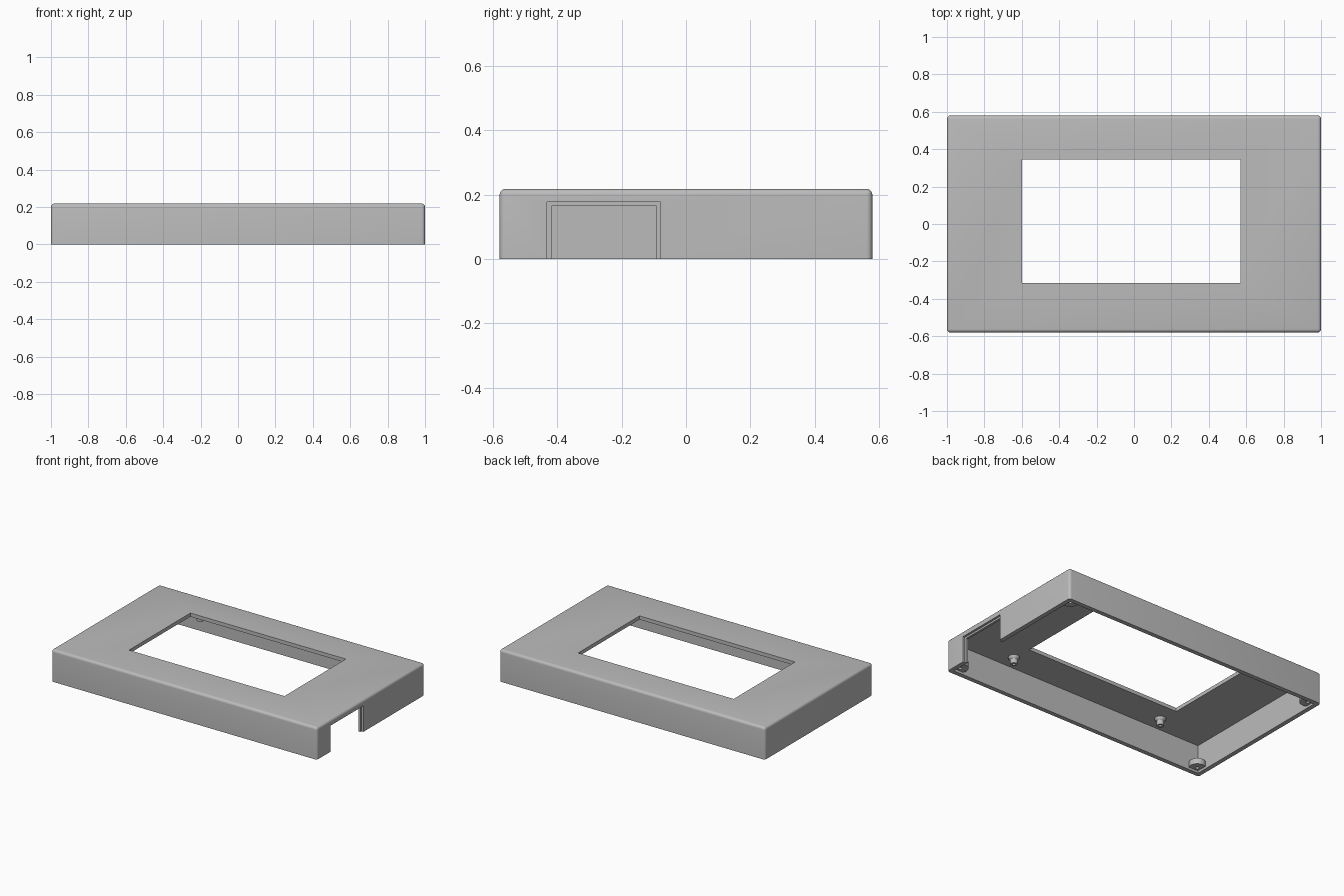
import bpy, bmesh
from mathutils import Vector

cube = bpy.data.objects.get("Cube")
if cube:
    bpy.data.objects.remove(cube, do_unlink=True)

W, D, H = 1.0, 0.58, 0.218      # half width, half depth, height
WALL, TOP = 0.03, 0.025         # wall and top plate thickness

grey = bpy.data.materials.new("housing grey")
grey.use_nodes = True
color = (0.5, 0.5, 0.5, 1)
grey.diffuse_color = color
grey.node_tree.nodes["Principled BSDF"].inputs["Base Color"].default_value = color


def finish(bm, name):
    mesh = bpy.data.meshes.new(name)
    bm.to_mesh(mesh)
    bm.free()
    mesh.materials.append(grey)
    obj = bpy.data.objects.new(name, mesh)
    bpy.context.collection.objects.link(obj)
    return obj


def box(name, lo, hi, bevel=0):
    bm = bmesh.new()
    bmesh.ops.create_cube(bm, size=1)
    lo, hi = Vector(lo), Vector(hi)
    for v in bm.verts:
        v.co = (lo + hi) / 2 + v.co * (hi - lo)
    if bevel:  # round every edge except those around the open bottom
        edges = [e for e in bm.edges if max(v.co.z for v in e.verts) > lo.z + 0.01]
        bmesh.ops.bevel(bm, geom=edges, offset=bevel, segments=5, profile=0.5,
                        affect='EDGES')
    return finish(bm, name)


def cut(target, cutter):
    mod = target.modifiers.new("cut", 'BOOLEAN')
    mod.object = cutter
    mod.operation = 'DIFFERENCE'
    mod.solver = 'EXACT'
    bpy.context.view_layer.objects.active = target
    bpy.ops.object.modifier_apply(modifier=mod.name)
    bpy.data.objects.remove(cutter, do_unlink=True)


def smooth(obj):
    bpy.ops.object.select_all(action='DESELECT')
    obj.select_set(True)
    bpy.context.view_layer.objects.active = obj
    bpy.ops.object.shade_smooth_by_angle(angle=0.6)


def lathe(name, profile, x, y, steps=32):
    # closed or open (radius, z) profile spun around a vertical axis
    bm = bmesh.new()
    verts = [bm.verts.new((r, 0, z)) for r, z in profile]
    edges = [bm.edges.new(pair) for pair in zip(verts, verts[1:])]
    bmesh.ops.spin(bm, geom=verts + edges, cent=(0, 0, 0), axis=(0, 0, 1),
                   angle=6.283185307, steps=steps)
    bmesh.ops.remove_doubles(bm, verts=bm.verts, dist=0.0001)
    bmesh.ops.recalc_face_normals(bm, faces=bm.faces)
    bmesh.ops.translate(bm, verts=bm.verts, vec=(x, y, 0))
    obj = finish(bm, name)
    smooth(obj)
    return obj


# Hollow housing, open underneath
housing = box("housing", (-W, -D, 0), (W, D, H), bevel=0.018)
cut(housing, box("cavity", (WALL - W, WALL - D, -0.1), (W - WALL, D - WALL, H - TOP)))

# Screen window through the top plate
cut(housing, box("window", (-0.6, -0.315, 0.1), (0.57, 0.345, 0.4)))

# Stepped connector opening in the +x wall, wider on the outside
cut(housing, box("port", (0.9, -0.418, -0.1), (1.1, -0.092, 0.165)))
cut(housing, box("port_rebate", (W - WALL / 2, -0.432, -0.1), (1.1, -0.08, 0.177)))
smooth(housing)

# Corner screw tabs and standoffs below the top plate
ceiling = H - TOP + 0.005
for side, sx in (("left", 1), ("right", -1)):
    for end, sy in (("front", -1), ("back", 1)):
        r, lo, hi = 0.052, 0.016, 0.055
        tab = lathe(f"{end}_{side}_screw_tab",
                    [(0.011, hi), (r, hi), (r, lo), (0.011, lo), (0.011, hi)],
                    sx * (W - 0.056), sy * (D - 0.056))
        # trim the tab flush with the inside of the walls
        cut(tab, box("trim_x", *sorted([(sx * (W - 0.01), -1, -1), (sx * 1.5, 1, 1)])))
        cut(tab, box("trim_y", *[(-2, min(sy * (D - 0.01), sy), -1),
                                 (2, max(sy * (D - 0.01), sy), 1)]))
        lathe(f"{end}_{side}_standoff",
              [(0, ceiling), (0.036, ceiling), (0.034, ceiling - 0.012),
               (0.024, ceiling - 0.024), (0.022, ceiling - 0.055),
               (0.010, ceiling - 0.055), (0.010, ceiling - 0.03), (0, ceiling - 0.03)],
              sx * 0.582, -0.445 if sy < 0 else 0.425)
